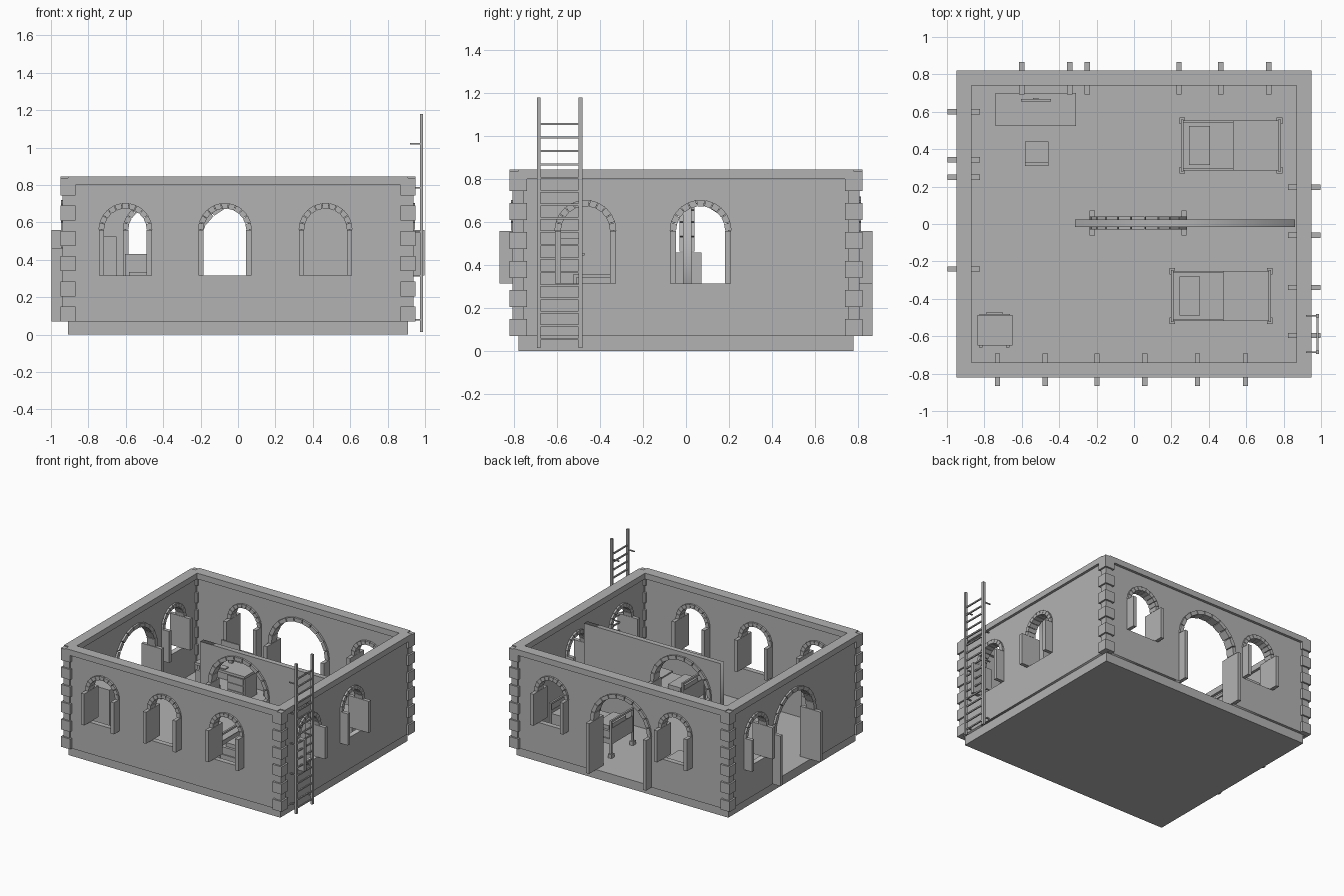
import bpy, bmesh, math
from mathutils import Matrix, Vector

if "Cube" in bpy.data.objects:
    bpy.data.objects.remove(bpy.data.objects["Cube"])

stone = bpy.data.materials.new("plain grey")
stone.use_nodes = True
GREY = (0.45, 0.45, 0.45, 1)
stone.diffuse_color = GREY
stone.node_tree.nodes["Principled BSDF"].inputs["Base Color"].default_value = GREY

HX, HY = 0.91, 0.78           # wall centre lines
FLOOR, EAVE = 0.07, 0.80
SILL, SPRING, DOOR_SPRING = 0.315, 0.56, 0.46
WIN, DOOR = 0.128, 0.245      # half widths between pier centres


def link(name, mesh):
    mesh.materials.clear()
    mesh.materials.append(stone)
    obj = bpy.data.objects.new(name, mesh)
    bpy.context.collection.objects.link(obj)
    return obj


def add_box(bm, lo, hi, matrix=Matrix()):
    lo, hi = Vector(lo), Vector(hi)
    place = Matrix.Translation((lo + hi) / 2) @ Matrix.Diagonal((*(hi - lo), 1))
    bmesh.ops.create_cube(bm, size=1, matrix=matrix @ place)


def boxes(name, parts, matrix=Matrix()):
    bm = bmesh.new()
    for lo, hi in parts:
        add_box(bm, lo, hi, matrix)
    mesh = bpy.data.meshes.new(name)
    bm.to_mesh(mesh)
    bm.free()
    return link(name, mesh)


def arch_outline(centre, half, bottom, spring, steps=20):
    pts = [(centre - half, bottom)]
    for i in range(steps + 1):
        a = math.pi * (1 - i / steps)
        pts.append((centre + half * math.cos(a), spring + half * math.sin(a)))
    return pts + [(centre + half, bottom)]


def wall(name, frame, start, end, top, windows, doors):
    """Flat wall with arched holes, drawn as a filled outline (u along, v up)."""
    outline = [(start, FLOOR)]
    for d in sorted(doors):
        outline += arch_outline(d, DOOR, FLOOR, DOOR_SPRING)
    outline += [(end, FLOOR), (end, top), (start, top)]
    loops = [outline] + [arch_outline(w, WIN, SILL, SPRING) for w in windows]
    curve = bpy.data.curves.new(name, "CURVE")
    curve.dimensions, curve.fill_mode, curve.extrude = "2D", "BOTH", 0.02
    for loop in loops:
        spline = curve.splines.new("POLY")
        spline.points.add(len(loop) - 1)
        for p, (u, v) in zip(spline.points, loop):
            p.co = (u, v, 0, 1)
        spline.use_cyclic_u = True
    temp = bpy.data.objects.new(name + "_outline", curve)
    bpy.context.collection.objects.link(temp)
    bpy.context.view_layer.update()
    graph = bpy.context.evaluated_depsgraph_get()
    mesh = bpy.data.meshes.new_from_object(temp.evaluated_get(graph))
    bpy.data.objects.remove(temp)
    mesh.transform(frame)
    link(name, mesh)
    depth = 0.066 if "partition" in name else 0.087
    for i, w in enumerate(windows):
        surround(f"{name}_window_{i + 1}", frame, w, WIN, SILL, SPRING, depth)
    for i, d in enumerate(doors):
        surround(f"{name}_door_{i + 1}", frame, d, DOOR, FLOOR, DOOR_SPRING, depth)


def surround(name, frame, centre, half, bottom, spring, depth):
    # Deep side piers
    boxes(name + "_piers", [((centre + s * half - 0.014, bottom, -depth),
                             (centre + s * half + 0.014, spring, depth))
                            for s in (-1, 1)], frame)
    # Ring of separate wedge stones
    bm = bmesh.new()
    count, gap = 11, 0.012
    for i in range(count):
        a0, a1 = math.pi * i / count + gap, math.pi * (i + 1) / count - gap
        ring = [(r, a) for r, a in ((half - 0.014, a0), (half + 0.016, a0),
                                    (half + 0.016, a1), (half - 0.014, a1))]
        lower, upper = [[bm.verts.new(frame @ Vector((centre + r * math.cos(a),
                         spring + r * math.sin(a), w))) for r, a in ring]
                        for w in (-0.035, 0.035)]
        bm.faces.new(lower[::-1])
        bm.faces.new(upper)
        for j in range(4):
            k = (j + 1) % 4
            bm.faces.new((lower[j], lower[k], upper[k], upper[j]))
    mesh = bpy.data.meshes.new(name + "_arch")
    bm.to_mesh(mesh)
    bm.free()
    link(name + "_arch", mesh)


def frame_at(x, y, turn=0):
    return (Matrix.Translation((x, y, 0)) @ Matrix.Rotation(math.radians(turn), 4, "Z")
            @ Matrix.Rotation(math.pi / 2, 4, "X"))


# Building shell
boxes("floor_slab", [((-HX, -HY, 0), (HX, HY, FLOOR))])
wall("front_wall", frame_at(0, -HY), -HX, HX, EAVE, [-0.602, -0.07, 0.468], [])
wall("back_wall", frame_at(0, HY), -HX, HX, EAVE, [-0.472, 0.592], [-0.005])
wall("door_side_wall", frame_at(-HX, 0, 90), -HY, HY, EAVE, [0.472], [0.005])
wall("ladder_side_wall", frame_at(HX, 0, 90), -HY, HY, EAVE, [0.068, -0.468], [])
wall("partition_wall", frame_at(0, 0.005), -0.315, 0.86, 0.75, [], [0.022])

# Cornice beams with slightly lower corner blocks
T = 0.04
boxes("cornice", [((-HX, s * HY - T, EAVE), (HX, s * HY + T, 0.845)) for s in (-1, 1)]
      + [((s * HX - T, -HY, EAVE), (s * HX + T, HY, 0.845)) for s in (-1, 1)])
corners = [(sx * HX, sy * HY) for sx in (-1, 1) for sy in (-1, 1)]
boxes("cornice_corners", [((x - T, y - T, EAVE), (x + T, y + T, 0.838)) for x, y in corners])

# Corner stones, wide and narrow in turn
quoins = []
for x, y in corners:
    quoins.append(((x - 0.027, y - 0.027, FLOOR), (x + 0.027, y + 0.027, EAVE)))
    for i in range(6):
        z = FLOOR + 0.135 * i
        quoins.append(((x - T, y - T, z), (x + T, y + T, min(z + 0.08, EAVE))))
boxes("corner_stones", quoins)

# Ladder with wall brackets
rails = (-0.685, -0.49)
boxes("ladder_rails", [((0.972, y - 0.009, 0.015), (0.99, y + 0.009, 1.18)) for y in rails])
boxes("ladder_rungs", [((0.976, rails[0], 0.051 + 0.0625 * i),
                        (0.986, rails[1], 0.061 + 0.0625 * i)) for i in range(17)])
boxes("ladder_brackets", [((0.92, y - 0.004, z - 0.004), (0.976, y + 0.004, z + 0.004))
                          for y in rails for z in (0.08, 0.315, 0.55, 0.785, 1.02)])


# Beds
def bed(name, x, y):
    length, half = 0.535, 0.14
    at = Matrix.Translation((x, y, FLOOR))
    frame = []
    for e in (0, length - 0.014):
        for s in (-1, 1):
            py = s * (half - 0.008)
            frame.append(((e, py - 0.008, 0), (e + 0.014, py + 0.008, 0.285)))
            frame.append(((e - 0.008, py - 0.018, 0), (e + 0.022, py + 0.018, 0.03)))
        frame.append(((e, -half, 0.272), (e + 0.014, half, 0.287)))
        frame.append(((e + 0.004, -half, 0.1), (e + 0.01, half, 0.225)))
    frame.append(((0.01, -half + 0.006, 0.1), (length - 0.01, half - 0.006, 0.14)))
    boxes(name + "_frame", frame, at)
    boxes(name + "_mattress", [((0.014, -0.125, 0.14), (length - 0.014, 0.125, 0.195))], at)
    boxes(name + "_blanket", [((0.28, -0.134, 0.135), (length - 0.014, 0.134, 0.205))], at)
    boxes(name + "_pillow", [((0.045, -0.105, 0.195), (0.155, 0.105, 0.225))], at)


bed("back_bed", 0.25, 0.42)
bed("front_bed", 0.197, -0.385)

# Desk with drawers, screen and keyboard
boxes("desk", [((-0.74, 0.525, 0.25), (-0.31, 0.70, 0.27)),
               ((-0.73, 0.54, FLOOR), (-0.71, 0.69, 0.25)),
               ((-0.47, 0.54, FLOOR), (-0.32, 0.69, 0.25))])
boxes("desk_drawers", [((-0.46, 0.534, 0.085 + 0.055 * i), (-0.33, 0.54, 0.13 + 0.055 * i))
                       for i in range(3)])
boxes("desk_screen", [((-0.604, 0.655, 0.30), (-0.444, 0.667, 0.43)),
                      ((-0.54, 0.655, 0.27), (-0.51, 0.675, 0.31))])
boxes("keyboard", [((-0.632, 0.54, 0.27), (-0.49, 0.585, 0.278))])

# Chair
boxes("chair", [((-0.583, 0.31, 0.185), (-0.458, 0.44, 0.2)),
                ((-0.583, 0.31, 0.2), (-0.458, 0.332, 0.335))]
      + [((x, y, FLOOR), (x + 0.015, y + 0.015, 0.185))
         for x in (-0.583, -0.473) for y in (0.31, 0.425)])

# Chest of drawers
boxes("chest", [((-0.838, -0.65, 0.09), (-0.65, -0.487, 0.524))]
      + [((x, y, FLOOR), (x + 0.02, y + 0.02, 0.1))
         for x in (-0.83, -0.685) for y in (-0.66, -0.51)])
boxes("chest_drawers", [((-0.825, -0.487, 0.105 + 0.1 * i), (-0.663, -0.481, 0.195 + 0.1 * i))
                        for i in range(4)])
boxes("chest_handles", [((-0.79, -0.481, 0.145 + 0.1 * i), (-0.7, -0.473, 0.157 + 0.1 * i))
                        for i in range(4)])
